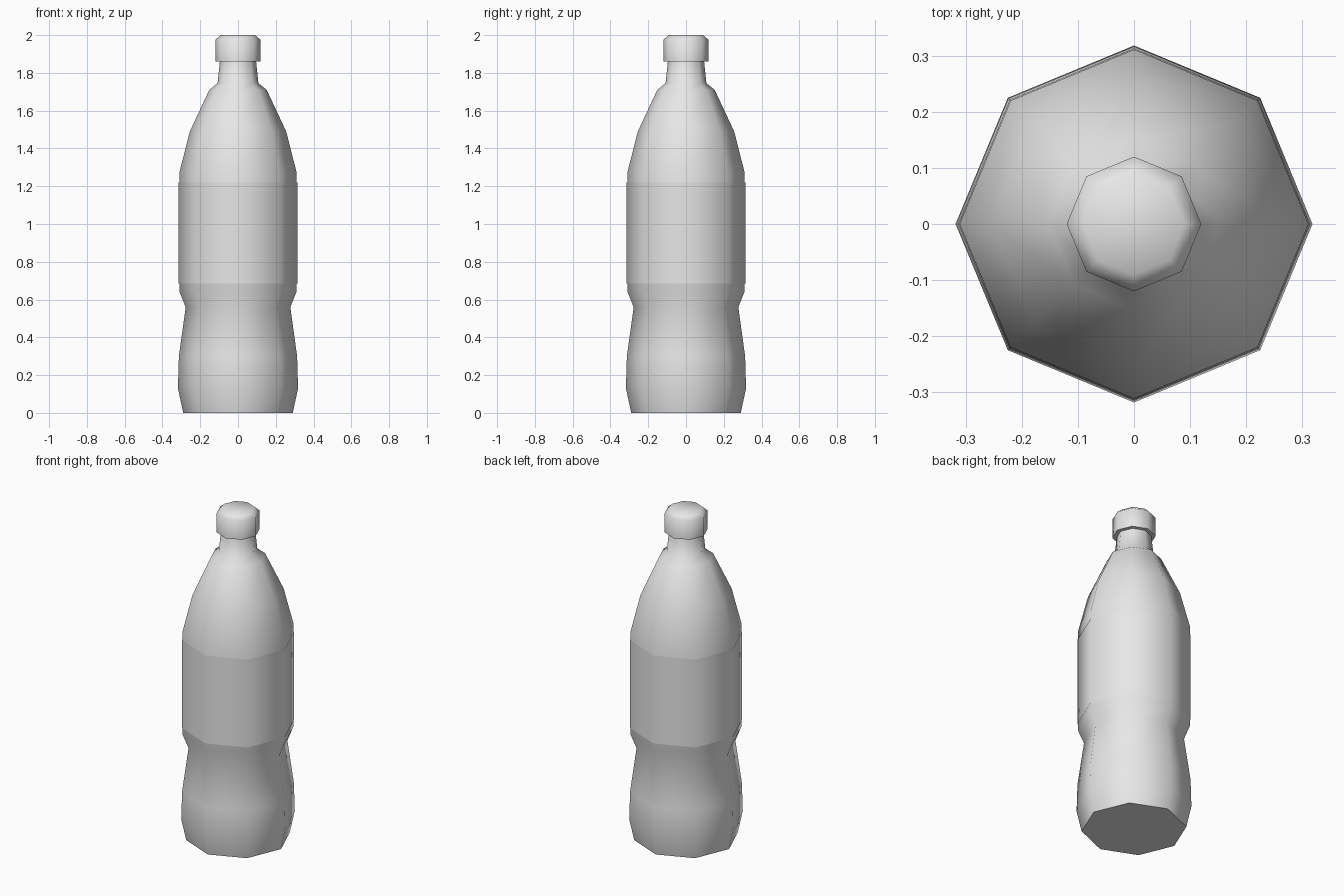
import bpy
import bmesh
import math

SIDES = 8

cube = bpy.data.objects.get("Cube")
if cube:
    bpy.data.objects.remove(cube, do_unlink=True)

# One plain grey for every part
grey = bpy.data.materials.new("plain grey")
grey.use_nodes = True
grey.diffuse_color = (0.8, 0.8, 0.8, 1)
grey.node_tree.nodes["Principled BSDF"].inputs["Base Color"].default_value = (0.8, 0.8, 0.8, 1)


def lathe(name, profile, close_bottom=True, close_top=True):
    """Turn a (radius, height) profile into an eight-sided part."""
    bm = bmesh.new()
    rings = []
    for radius, z in profile:
        angles = [math.tau * i / SIDES for i in range(SIDES)]
        rings.append([bm.verts.new((radius * math.cos(a), radius * math.sin(a), z))
                      for a in angles])
    for low, high in zip(rings, rings[1:]):
        for i in range(SIDES):
            j = (i + 1) % SIDES
            bm.faces.new((low[i], low[j], high[j], high[i]))
    if close_bottom:
        bm.faces.new(rings[0][::-1])
    if close_top:
        bm.faces.new(rings[-1])
    mesh = bpy.data.meshes.new(name)
    bm.to_mesh(mesh)
    bm.free()
    mesh.materials.append(grey)
    obj = bpy.data.objects.new(name, mesh)
    bpy.context.collection.objects.link(obj)
    bpy.ops.object.select_all(action='DESELECT')
    obj.select_set(True)
    bpy.context.view_layer.objects.active = obj
    bpy.ops.object.shade_smooth_by_angle(angle=math.radians(65))
    return obj


# Bottle from base through waist and shoulder to neck
lathe("bottle_body", [
    (0.29, 0.0), (0.318, 0.13), (0.313, 0.3), (0.277, 0.56), (0.311, 0.645),
    (0.311, 1.27), (0.255, 1.49), (0.152, 1.71), (0.108, 1.745), (0.095, 1.87),
])

# Thin sleeve wrapped around the middle
lathe("label_sleeve", [(0.314, 0.685), (0.314, 1.22)], False, False)

# Screw cap with a bevelled top
lathe("cap", [(0.12, 1.86), (0.12, 1.975), (0.09, 2.0)])
